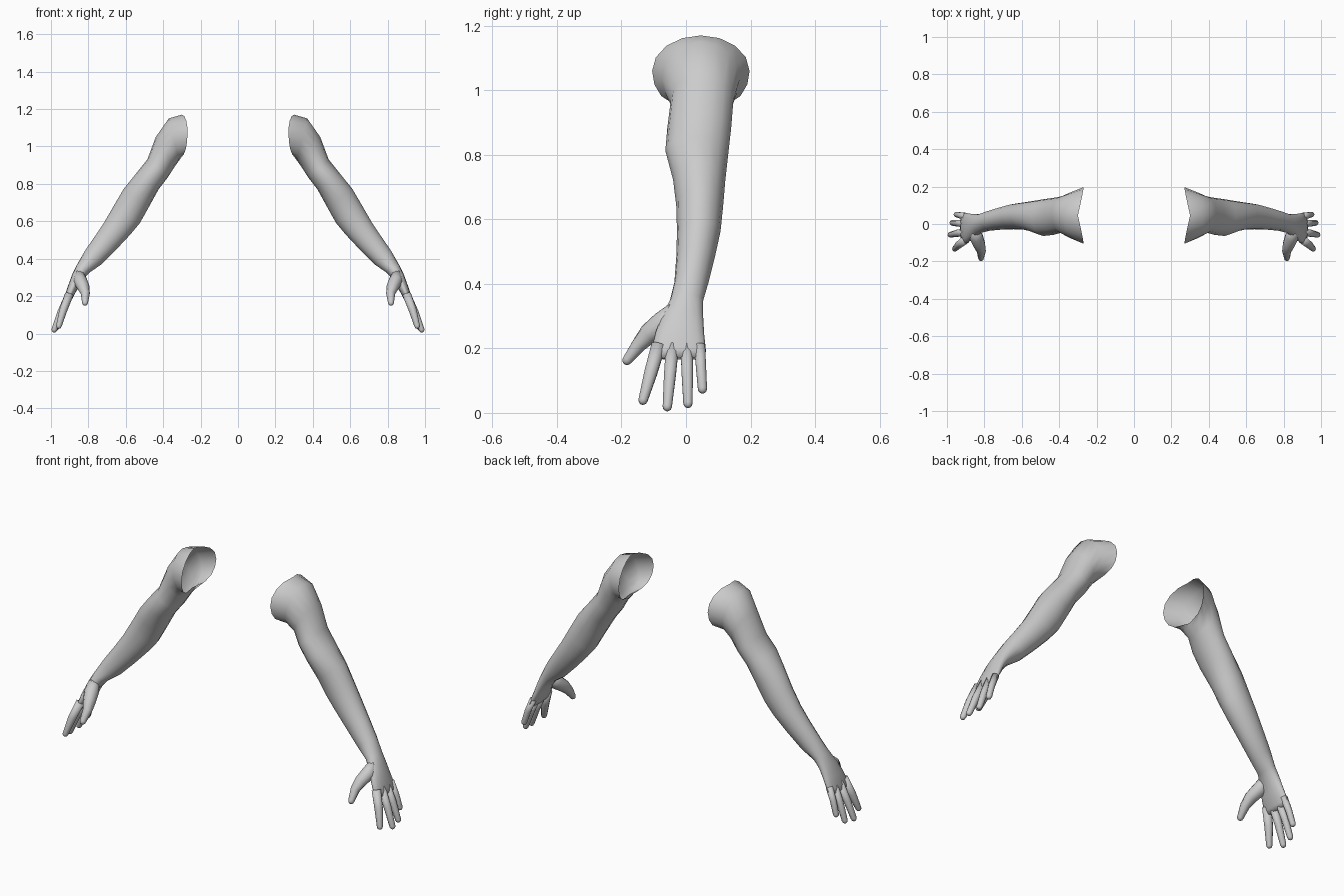
import bpy
import bmesh
from math import sin, cos, pi
from mathutils import Vector

cube = bpy.data.objects.get("Cube")
if cube:
    bpy.data.objects.remove(cube, do_unlink=True)

grey = bpy.data.materials.new("plain grey")
grey.use_nodes = True
grey.diffuse_color = (0.6, 0.6, 0.6, 1)
grey.node_tree.nodes["Principled BSDF"].inputs["Base Color"].default_value = grey.diffuse_color


def loft(name, rings, side, cap_start=False):
    """Skin a list of point rings into one smooth tube, mirrored by side."""
    bm = bmesh.new()
    loops = [[bm.verts.new((p.x * side, p.y, p.z)) for p in ring] for ring in rings]
    n = len(loops[0])
    for a, b in zip(loops, loops[1:]):
        for i in range(n):
            j = (i + 1) % n
            bm.faces.new((a[i], a[j], b[j], b[i]))
    bm.faces.new(loops[-1])
    if cap_start:
        bm.faces.new(loops[0])
    bmesh.ops.recalc_face_normals(bm, faces=bm.faces)
    mesh = bpy.data.meshes.new(name)
    bm.to_mesh(mesh)
    bm.free()
    mesh.materials.append(grey)
    for face in mesh.polygons:
        face.use_smooth = True
    obj = bpy.data.objects.new(name, mesh)
    bpy.context.collection.objects.link(obj)


def section(ox, oz, ix, iz, front, back, flare=0.0, box=1.0, sides=16):
    """Oval between an outer and an inner edge point; flare pulls the flanks inward."""
    mid = Vector(((ox + ix) / 2, (front + back) / 2, (oz + iz) / 2))
    up = Vector((ox, mid.y, oz)) - mid
    ring = []
    for k in range(sides):
        c, s = cos(2 * pi * k / sides), sin(2 * pi * k / sides)
        width = abs(s) ** (box if c < 0 else 1) * (1 if s > 0 else -1)
        across = Vector((-flare * abs(width), width * (back - front) / 2, 0))
        ring.append(mid + up * c + across)
    return ring


def finger(name, points, radii, side, sides=10):
    """Tapered tube along the joints with a rounded tip."""
    pts = [Vector(p) for p in points]
    end = (pts[-1] - pts[-2]).normalized()
    tip = radii[-1]
    pts += [pts[-1] + end * tip * 0.6, pts[-1] + end * tip * 0.95]
    sizes = list(radii) + [tip * 0.8, tip * 0.35]
    rings = []
    for i, (p, r) in enumerate(zip(pts, sizes)):
        d = (pts[min(i + 1, len(pts) - 1)] - pts[max(i - 1, 0)]).normalized()
        u = d.cross(Vector((0, 1, 0))).normalized()
        v = d.cross(u)
        rings.append([p + (u * cos(2 * pi * k / sides) + v * sin(2 * pi * k / sides)) * r
                      for k in range(sides)])
    loft(name, rings, side, cap_start=True)


# Shoulder to knuckles: outer x, z, inner x, z, front y, back y
arm = [
    (.37, 1.15, .315, .925, -.075, .168),
    (.44, 1.05, .34, .89, -.047, .147),
    (.485, .93, .375, .835, -.058, .14),
    (.545, .855, .425, .77, -.064, .132),
    (.61, .775, .48, .67, -.04, .122),
    (.66, .69, .525, .59, -.03, .115),
    (.715, .595, .575, .53, -.028, .107),
    (.765, .52, .65, .45, -.03, .09),
    (.82, .44, .73, .37, -.036, .07),
    (.86, .37, .795, .325, -.05, .053),
    (.885, .32, .83, .285, -.075, .053),
    (.907, .26, .86, .235, -.095, .056),
    (.928, .2, .888, .182, -.108, .062),
    (.93, .175, .903, .165, -.1, .056),
]

# Fingers: knuckle y, tip x, y, z, base radius
fingers = {
    "index_finger": (-.085, .958, -.133, .04, .023),
    "middle_finger": (-.042, .982, -.058, .02, .021),
    "ring_finger": (.002, .972, .006, .03, .02),
    "little_finger": (.042, .95, .051, .075, .018),
}

for side, label in ((1, "left"), (-1, "right")):
    # Open shoulder rim, then the arm and palm
    rim = section(.30, 1.17, .31, .95, -.105, .197, flare=.035, box=.6)
    loft(label + "_arm", [rim] + [section(*row) for row in arm], side)

    for name, (ky, tx, ty, tz, r) in fingers.items():
        base, tip = Vector((.902, ky, .21)), Vector((tx, ty, tz))
        bend = base.lerp(tip, 0.5) + Vector((.004, 0, 0))
        finger(label + "_" + name, (base, bend, tip), (r, r * .92, .015), side)

    # Thumb with a thick root blending into the palm
    finger(label + "_thumb",
           ((.85, -.03, .325), (.843, -.07, .28), (.825, -.115, .245),
            (.816, -.145, .212), (.818, -.182, .164)),
           (.024, .037, .032, .024, .016), side)
